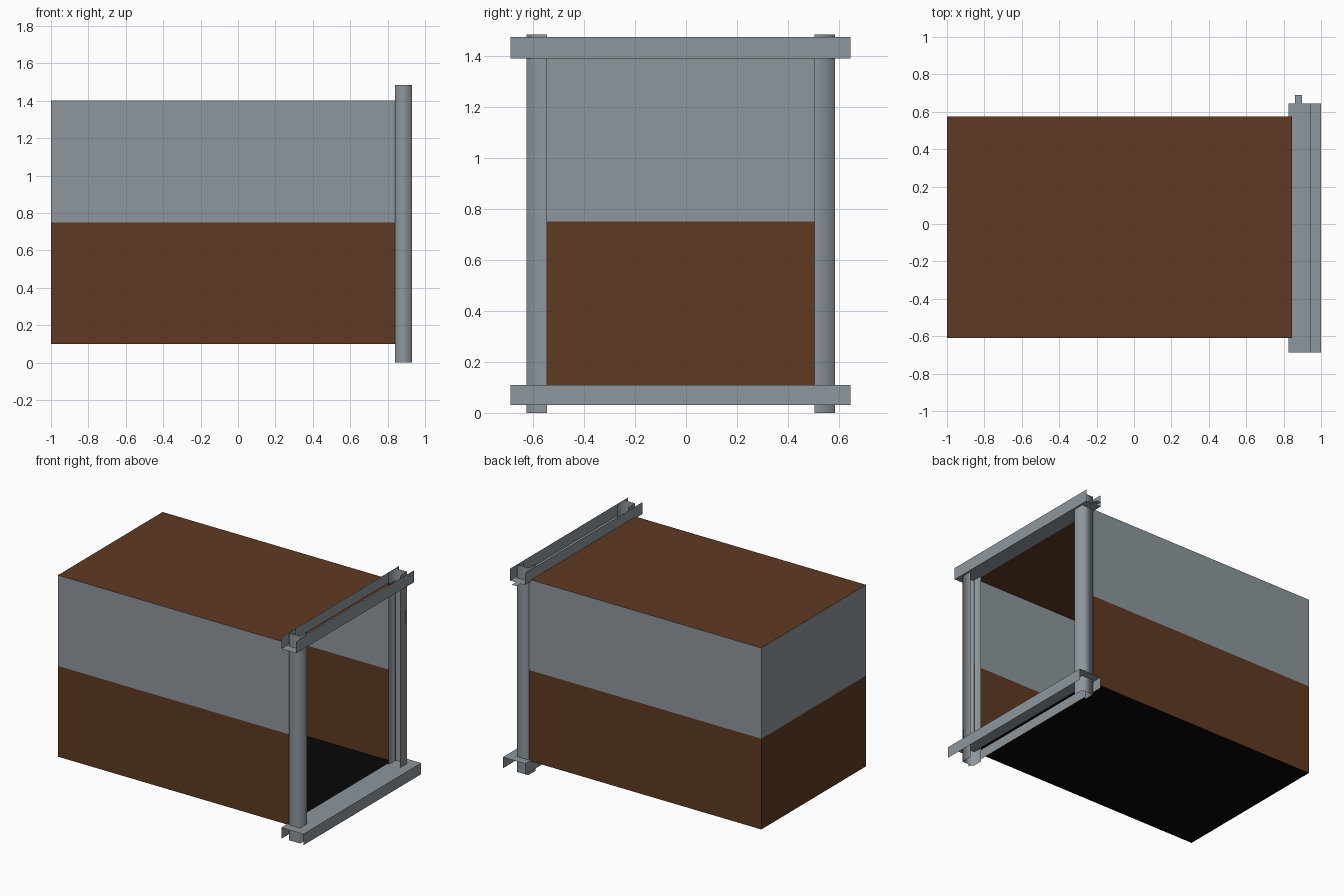
import bpy

if "Cube" in bpy.data.objects:
    bpy.data.objects.remove(bpy.data.objects["Cube"])


def material(name, rgb):
    m = bpy.data.materials.new(name)
    m.diffuse_color = (*rgb, 1)
    m.use_nodes = True
    m.node_tree.nodes["Principled BSDF"].inputs["Base Color"].default_value = m.diffuse_color
    return m


GREY = material("grey metal", (0.27, 0.31, 0.34))
BROWN = material("rust brown", (0.115, 0.042, 0.015))
BLACK = material("black floor", (0.002, 0.002, 0.002))


def sheet(name, verts, faces, mat, smooth=False):
    me = bpy.data.meshes.new(name)
    me.from_pydata(verts, [], faces)
    me.materials.append(mat)
    for p in me.polygons:
        p.use_smooth = smooth
    ob = bpy.data.objects.new(name, me)
    bpy.context.collection.objects.link(ob)
    return ob


def strip(name, start, end, mat, smooth=False):
    """Thin open section swept from one outline to a matching one."""
    n = len(start)
    faces = [(i, i + 1, n + i + 1, n + i) for i in range(n - 1)]
    return sheet(name, start + end, faces, mat, smooth)


# Box shell, open at the +x end
X0, X1, Y0, Y1 = -1.0, 0.845, -0.61, 0.575
Z0, ZM, Z1 = 0.10, 0.75, 1.40


def wall_outline(z):
    return [(X1, Y1, z), (X0, Y1, z), (X0, Y0, z), (X1, Y0, z)]


strip("lower_walls", wall_outline(Z0), wall_outline(ZM), BROWN)
strip("upper_walls", wall_outline(ZM), wall_outline(Z1), GREY)
sheet("roof", wall_outline(Z1), [(3, 0, 1, 2)], BROWN)
sheet("floor", wall_outline(Z0), [(3, 2, 1, 0)], BLACK)

# Channel posts, open sides facing each other
for name, web, lip in (("front_post", -0.625, -0.545), ("back_post", 0.585, 0.505)):
    outline = [(0.84, lip), (0.84, web), (0.93, web), (0.93, lip)]
    if web > 0:
        outline.reverse()
    strip(name, [(x, y, 0.0) for x, y in outline],
          [(x, y, 1.485) for x, y in outline], GREY, True)

# Channel rails along y: the sill opens down, the header opens up
for name, xa, xb, plate, lip in (("sill_rail", 0.825, 1.0, 0.11, 0.03),
                                 ("header_rail", 0.825, 0.943, 1.39, 1.475)):
    outline = [(xa, lip), (xa, plate), (xb, plate), (xb, lip)]
    if lip > plate:
        outline.reverse()
    strip(name, [(x, -0.688, z) for x, z in outline],
          [(x, 0.645, z) for x, z in outline], GREY)

# Small flat tab past the back end of the header
sheet("header_tab", [(0.86, 0.645, 1.39), (0.898, 0.645, 1.39),
                     (0.898, 0.69, 1.39), (0.86, 0.69, 1.39)], [(0, 1, 2, 3)], GREY)
